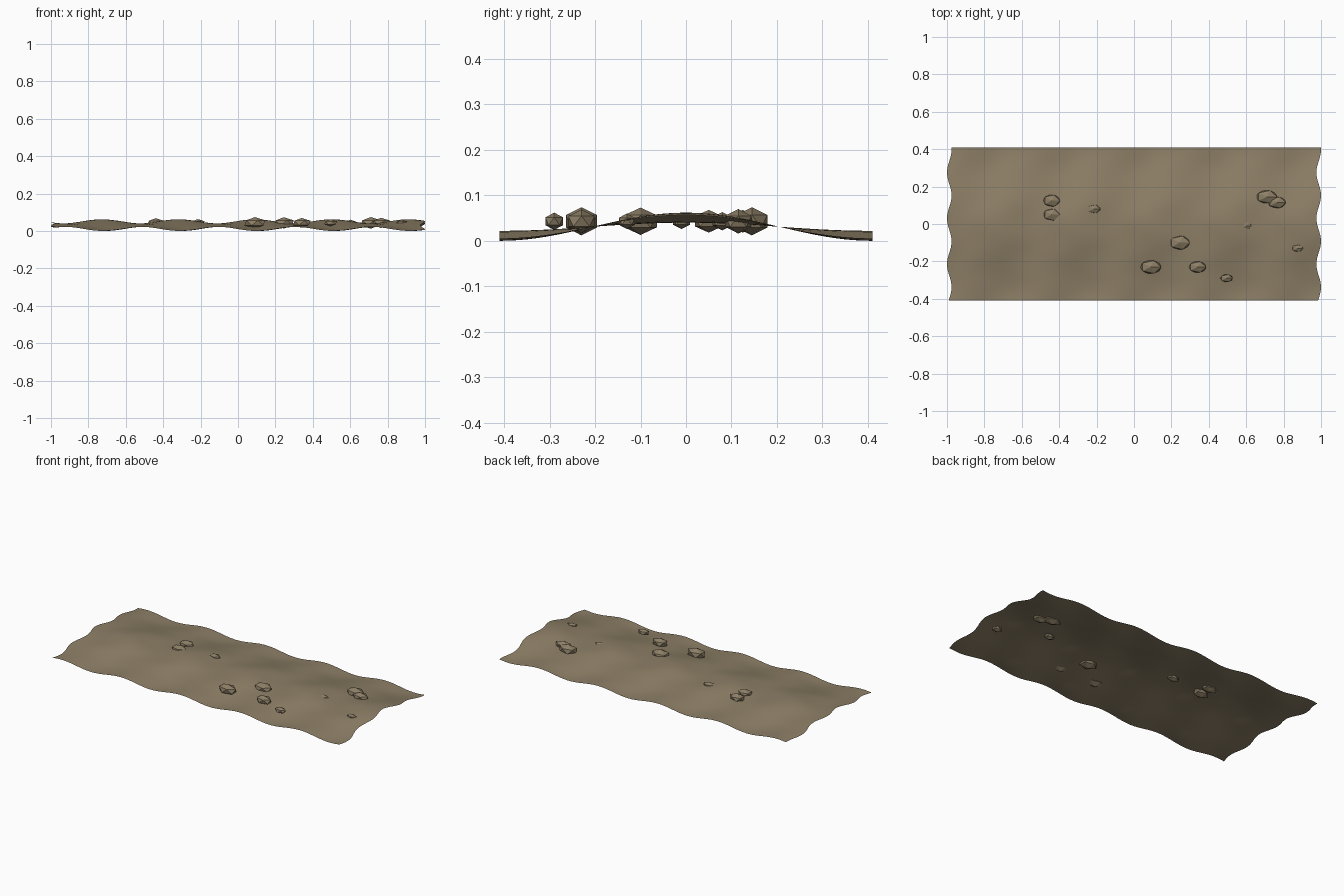
import bpy, bmesh, math
from mathutils import Matrix

cube = bpy.data.objects.get("Cube")
if cube:
    bpy.data.objects.remove(cube, do_unlink=True)


def make_material(name, colour):
    mat = bpy.data.materials.new(name)
    mat.use_nodes = True
    mat.diffuse_color = colour
    bsdf = mat.node_tree.nodes["Principled BSDF"]
    bsdf.inputs["Base Color"].default_value = colour
    bsdf.inputs["Roughness"].default_value = 0.9
    return mat


earth = make_material("dry earth", (0.27, 0.215, 0.135, 1))


def add_object(name, bm, mat, smooth):
    mesh = bpy.data.meshes.new(name)
    for face in bm.faces:
        face.smooth = smooth
    bm.to_mesh(mesh)
    bm.free()
    mesh.materials.append(mat)
    obj = bpy.data.objects.new(name, mesh)
    bpy.context.collection.objects.link(obj)
    return obj


# Ground strip: crowned along its middle, rippled along its length
HALF_LENGTH, HALF_WIDTH = 0.9875, 0.41


def ground_height(x, y):
    crown = math.cos(math.pi * y / HALF_WIDTH)
    ripple = math.cos(math.tau * (x - 0.1) / 0.41)
    return 0.031 + crown * (0.02 + 0.011 * ripple)


bm = bmesh.new()
bmesh.ops.create_grid(bm, x_segments=80, y_segments=40, size=1)
for v in bm.verts:
    x, y = v.co.x * HALF_LENGTH, v.co.y * HALF_WIDTH
    sway = -0.0125 * math.cos(math.tau * (y - 0.03) / 0.245)
    v.co = (x + sway, y, ground_height(x, y))
add_object("ground_strip", bm, earth, True)

# Half-buried faceted stones: x, y, half length, half width
stones = [
    (-0.44, 0.125, 0.05, 0.036), (-0.44, 0.05, 0.05, 0.036),
    (-0.215, 0.08, 0.04, 0.026), (0.245, -0.10, 0.06, 0.042),
    (0.09, -0.23, 0.062, 0.04), (0.34, -0.23, 0.052, 0.034),
    (0.495, -0.29, 0.038, 0.023), (0.71, 0.145, 0.062, 0.04),
    (0.765, 0.115, 0.054, 0.034), (0.875, -0.13, 0.034, 0.021),
    (0.60, -0.01, 0.034, 0.022),
]
for i, (x, y, length, width) in enumerate(stones, 1):
    bm = bmesh.new()
    bmesh.ops.create_icosphere(bm, subdivisions=1, radius=1)
    bmesh.ops.transform(bm, verts=bm.verts, matrix=Matrix.Translation((x, y, 0.043))
                        @ Matrix.Diagonal((length, width, length * 0.5, 1)))
    add_object(f"stone_{i}", bm, earth, False)
